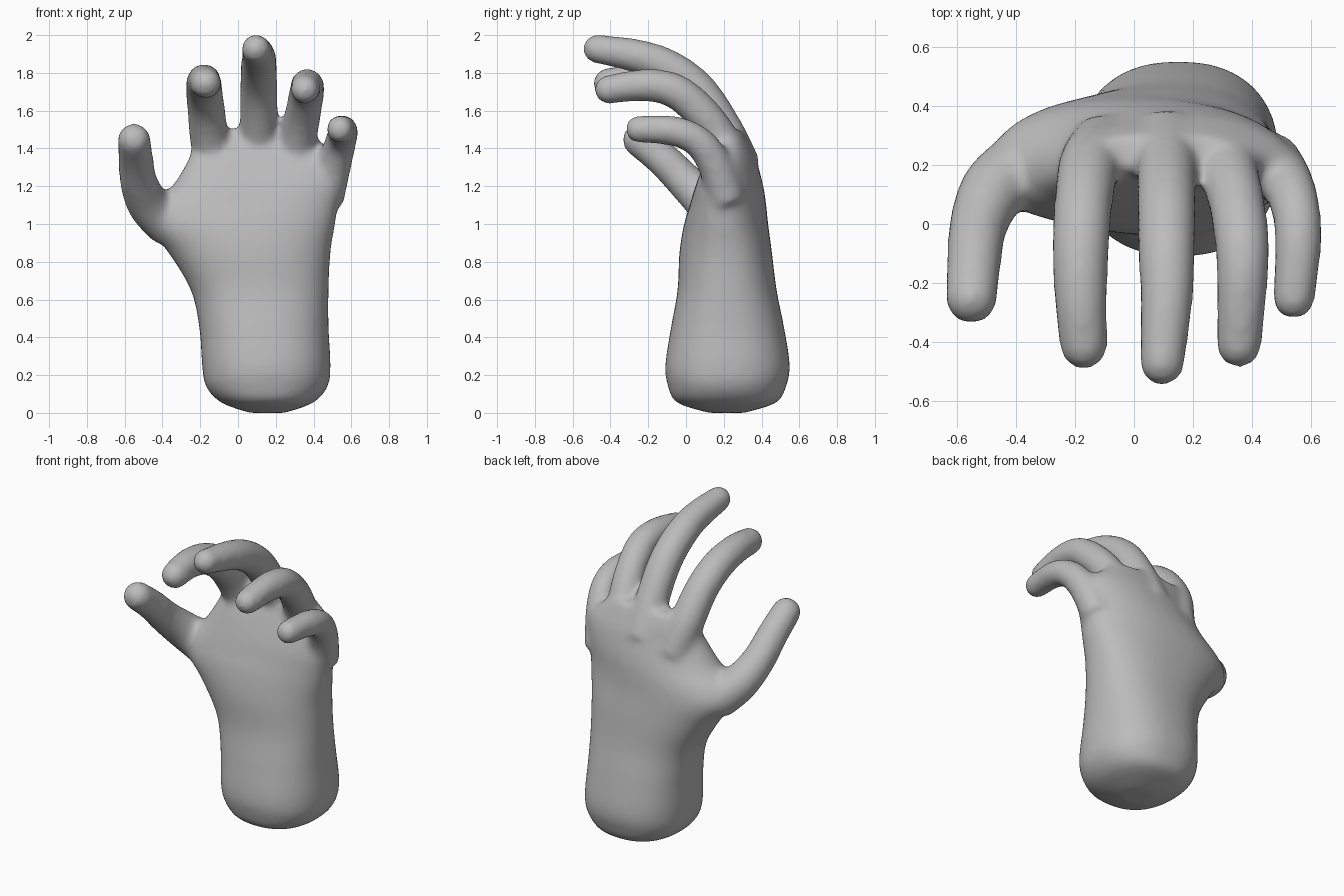
import bpy, bmesh
from math import pi, cos, sin, copysign
from mathutils import Vector

if "Cube" in bpy.data.objects:
    bpy.data.objects.remove(bpy.data.objects["Cube"])


def spline(rows, steps=5):
    """Smoothly resample rows of values (Catmull-Rom)."""
    out = []
    for i in range(len(rows) - 1):
        four = [rows[max(0, min(len(rows) - 1, i + k))] for k in (-1, 0, 1, 2)]
        for s in range(steps):
            t = s / steps
            out.append([0.5 * (2 * b + (c - a) * t + (2 * a - 5 * b + 4 * c - d) * t ** 2
                               + (3 * b - a - 3 * c + d) * t ** 3) for a, b, c, d in zip(*four)])
    return out + [list(rows[-1])]


def loft(bm, rings):
    """Skin a closed solid over rings of points."""
    loops = [[bm.verts.new(p) for p in ring] for ring in rings]
    n = len(loops[0])
    for low, high in zip(loops, loops[1:]):
        for i in range(n):
            j = (i + 1) % n
            bm.faces.new((low[i], low[j], high[j], high[i]))
    bm.faces.new(loops[0][::-1])
    bm.faces.new(loops[-1])


def palm_ring(row, n=40):
    z, left, right, front, back, arch = row
    ring = []
    for i in range(n):
        a = 2 * pi * i / n
        u, v = (copysign(abs(f) ** 0.86, f) for f in (cos(a), sin(a)))
        ring.append((0.5 * (left + right) + 0.5 * (right - left) * u,
                     0.5 * (front + back) + 0.5 * (back - front) * v - arch * u * u, z))
    return ring


def finger(bm, rows, n=24):
    path = spline(rows)
    points = [Vector(p[:3]) for p in path]
    rings = []
    for i, c in enumerate(points):
        along = (points[min(i + 1, len(points) - 1)] - points[max(i - 1, 0)]).normalized()
        side = Vector((1, 0, 0))
        side = (side - along * side.dot(along)).normalized()
        up = along.cross(side)
        r = path[i][3]
        rings.append([c + r * (side * cos(2 * pi * k / n) + up * sin(2 * pi * k / n)) for k in range(n)])
    loft(bm, rings)
    # rounded fingertip
    tip = bmesh.ops.create_uvsphere(bm, u_segments=24, v_segments=16, radius=path[-1][3])
    bmesh.ops.translate(bm, verts=tip["verts"], vec=points[-1])


bm = bmesh.new()

# Wrist and palm: height, left, right, front, back, arch
palm = [
    (0.0, 0.06, 0.25, 0.12, 0.31, 0), (0.055, -0.09, 0.40, -0.05, 0.48, 0),
    (0.14, -0.17, 0.475, -0.095, 0.53, 0), (0.25, -0.19, 0.49, -0.11, 0.55, 0),
    (0.45, -0.205, 0.48, -0.08, 0.52, 0), (0.65, -0.25, 0.48, -0.045, 0.48, 0),
    (0.85, -0.37, 0.49, -0.035, 0.455, 0), (1.0, -0.49, 0.515, -0.01, 0.435, 0.02),
    (1.1, -0.46, 0.53, 0.02, 0.425, 0.04), (1.2, -0.35, 0.55, 0.05, 0.41, 0.05),
    (1.33, -0.27, 0.555, 0.1, 0.375, 0.05), (1.42, -0.235, 0.46, 0.14, 0.34, 0.02),
    (1.5, -0.17, 0.36, 0.18, 0.3, 0),
]
loft(bm, [palm_ring(row) for row in spline(palm)])

# Thumb and fingers: centre and radius along each one
thumb = [(-0.36, 0.2, 1.0, 0.13), (-0.47, 0.12, 1.1, 0.115), (-0.525, 0.0, 1.22, 0.1),
         (-0.54, -0.12, 1.34, 0.093), (-0.55, -0.25, 1.445, 0.088)]
index_finger = [(-0.1, 0.27, 1.25, 0.11), (-0.15, 0.2, 1.45, 0.105), (-0.17, 0.08, 1.62, 0.1),
                (-0.18, -0.07, 1.72, 0.097), (-0.18, -0.25, 1.757, 0.09), (-0.17, -0.41, 1.745, 0.082)]
middle_finger = [(0.11, 0.29, 1.3, 0.11), (0.11, 0.2, 1.5, 0.102), (0.11, 0.07, 1.7, 0.1),
                 (0.11, -0.08, 1.82, 0.097), (0.11, -0.25, 1.887, 0.09), (0.095, -0.47, 1.927, 0.077)]
ring_finger = [(0.29, 0.27, 1.25, 0.11), (0.32, 0.18, 1.45, 0.1), (0.345, 0.08, 1.59, 0.096),
               (0.365, -0.06, 1.705, 0.093), (0.365, -0.22, 1.735, 0.086), (0.355, -0.41, 1.712, 0.077)]
little_finger = [(0.46, 0.22, 1.12, 0.1), (0.51, 0.15, 1.32, 0.092), (0.545, 0.06, 1.44, 0.084),
                 (0.555, -0.07, 1.493, 0.08), (0.54, -0.25, 1.502, 0.073)]
for digit in (thumb, index_finger, middle_finger, ring_finger, little_finger):
    finger(bm, digit)

bmesh.ops.recalc_face_normals(bm, faces=bm.faces)
mesh = bpy.data.meshes.new("hand")
bm.to_mesh(mesh)
bm.free()
hand = bpy.data.objects.new("hand", mesh)
bpy.context.collection.objects.link(hand)

# Fuse the parts into one skin and soften the webs between the fingers
fuse = hand.modifiers.new("fuse", "REMESH")
fuse.mode = "VOXEL"
fuse.voxel_size = 0.018
fuse.use_smooth_shade = True
soften = hand.modifiers.new("soften", "SMOOTH")
soften.factor = 0.5
soften.iterations = 14

# Plain grey skin
grey = bpy.data.materials.new("plain grey")
grey.use_nodes = True
colour = (0.5, 0.5, 0.5, 1)
grey.diffuse_color = colour
grey.node_tree.nodes["Principled BSDF"].inputs["Base Color"].default_value = colour
mesh.materials.append(grey)
for poly in mesh.polygons:
    poly.use_smooth = True
